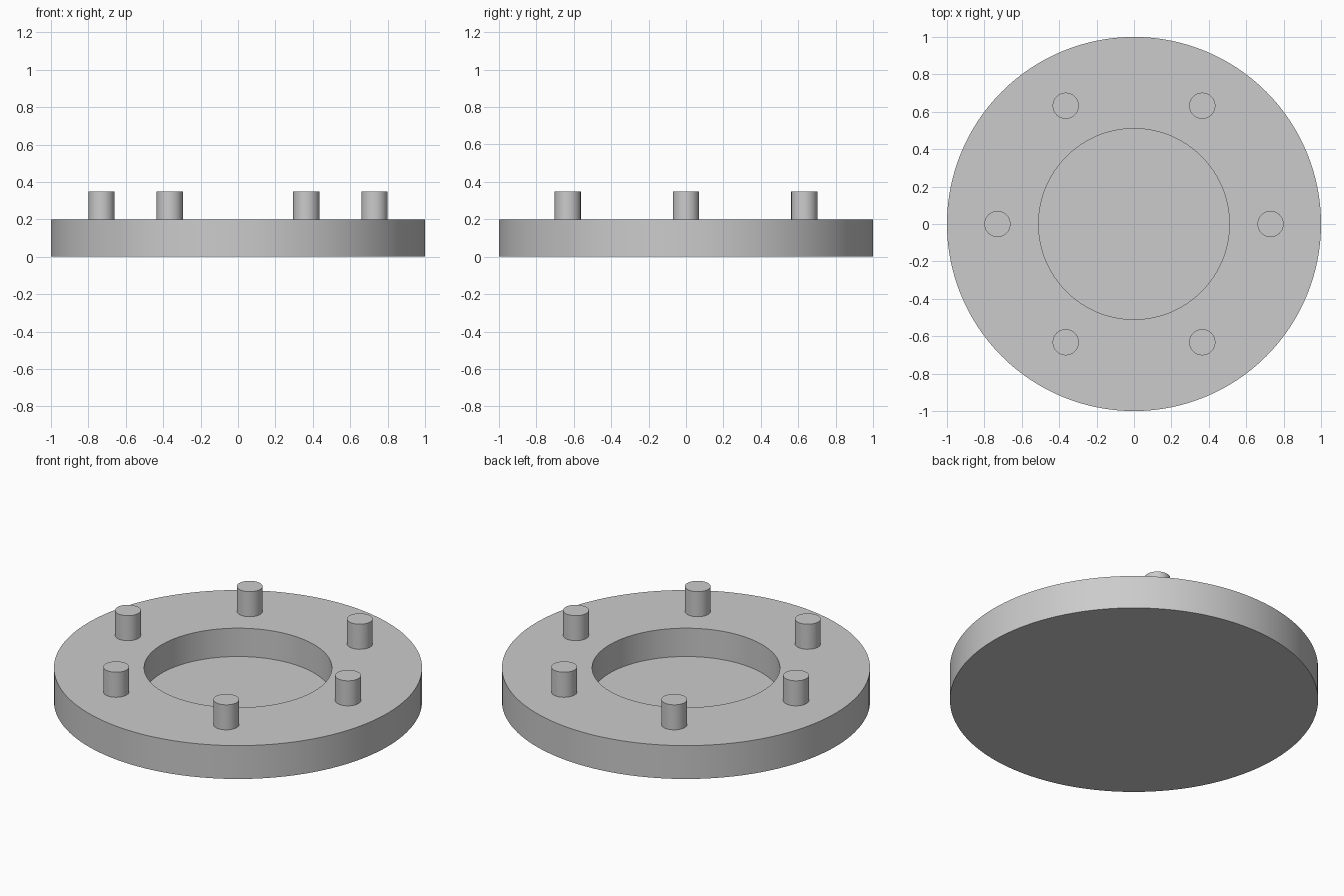
import bpy
import bmesh
from math import cos, sin, pi, radians

if "Cube" in bpy.data.objects:
    bpy.data.objects.remove(bpy.data.objects["Cube"], do_unlink=True)

GREY = (0.6, 0.6, 0.6, 1.0)
HEIGHT = 0.2
PIN_TOP = 0.35
PIN_COUNT = 6
PIN_CIRCLE = 0.73

metal = bpy.data.materials.new("plain grey")
metal.use_nodes = True
metal.diffuse_color = GREY
metal.node_tree.nodes["Principled BSDF"].inputs["Base Color"].default_value = GREY


def lathe(name, profile, sides, location=(0, 0, 0)):
    """Turn (radius, height) points about z and cap both ends."""
    bm = bmesh.new()
    rings = []
    for r, z in profile:
        rings.append([bm.verts.new((r * cos(2 * pi * i / sides),
                                    r * sin(2 * pi * i / sides), z))
                      for i in range(sides)])
    for low, high in zip(rings, rings[1:]):
        for i in range(sides):
            j = (i + 1) % sides
            bm.faces.new((low[i], low[j], high[j], high[i]))
    bm.faces.new(rings[0][::-1])
    bm.faces.new(rings[-1])
    bmesh.ops.recalc_face_normals(bm, faces=bm.faces)
    mesh = bpy.data.meshes.new(name)
    bm.to_mesh(mesh)
    bm.free()
    mesh.materials.append(metal)
    obj = bpy.data.objects.new(name, mesh)
    obj.location = location
    bpy.context.collection.objects.link(obj)
    bpy.ops.object.select_all(action="DESELECT")
    obj.select_set(True)
    bpy.context.view_layer.objects.active = obj
    bpy.ops.object.shade_smooth_by_angle(angle=radians(30))
    return obj


# Disc with a round blind recess in its top
lathe("flange_disc", [(1, 0), (1, HEIGHT), (0.51, HEIGHT), (0.51, 0.03)], 128)

# Ring of upright pins, seated slightly into the disc
for k in range(PIN_COUNT):
    a = 2 * pi * k / PIN_COUNT
    lathe(f"pin_{k + 1}", [(0.07, HEIGHT - 0.02), (0.07, PIN_TOP)], 48,
          (PIN_CIRCLE * cos(a), PIN_CIRCLE * sin(a), 0))
